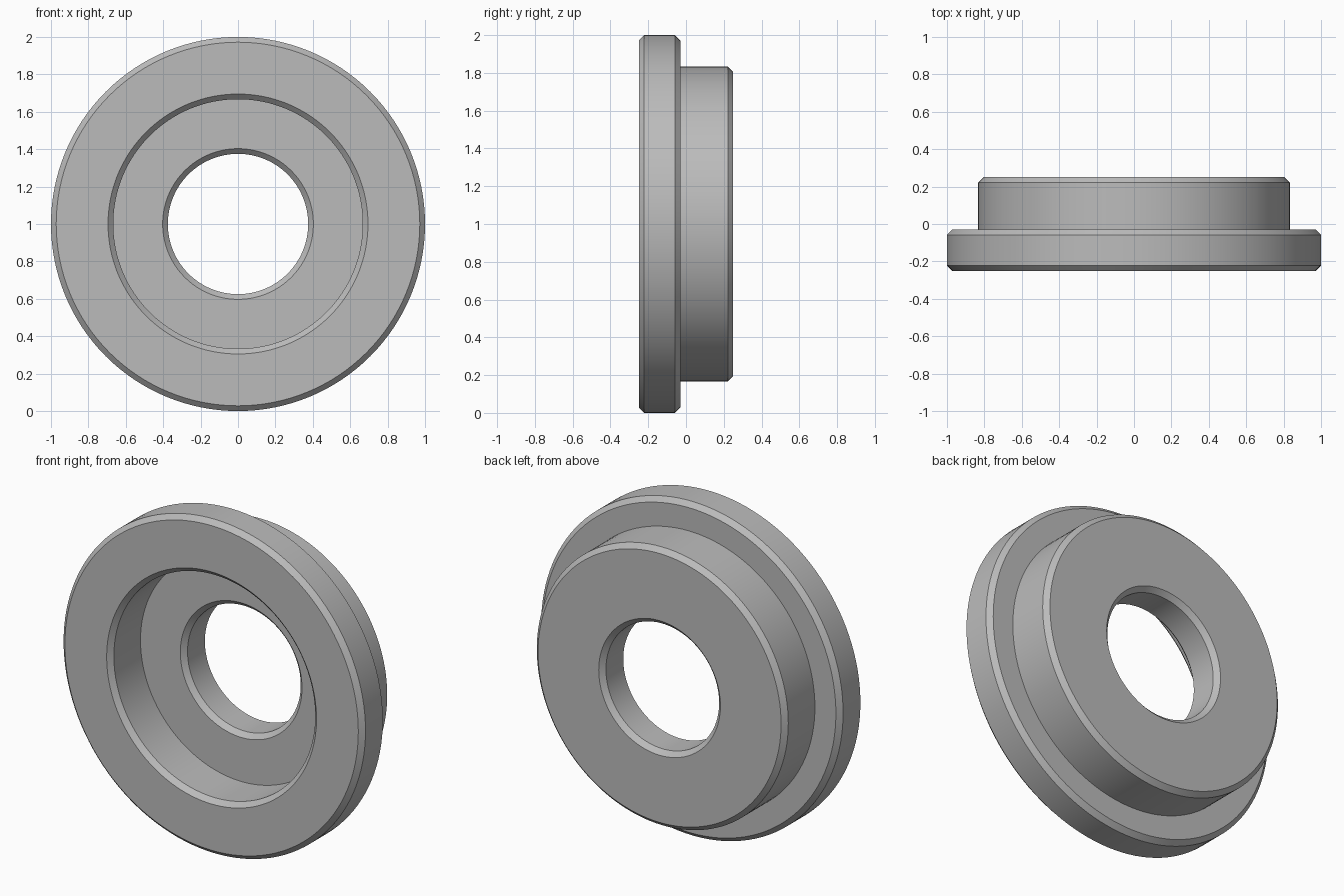
import bpy
import bmesh
import math
from mathutils import Matrix, Vector

cube = bpy.data.objects.get("Cube")
if cube:
    bpy.data.objects.remove(cube, do_unlink=True)

SEGMENTS = 128
FRONT, BACK = -0.25, 0.25
FLANGE_BACK, RECESS_FLOOR = -0.03, 0.03
FLANGE_R, HUB_R, RECESS_R, BORE_R = 1.0, 0.833, 0.667, 0.375
C = 0.028  # chamfer size

# Single metal colour
metal = bpy.data.materials.new("grey metal")
metal.use_nodes = True
colour = (0.5, 0.5, 0.5, 1)
metal.diffuse_color = colour
metal.node_tree.nodes["Principled BSDF"].inputs["Base Color"].default_value = colour

# Closed cross-section as (radius, y)
profile = [
    # flange rim
    (FLANGE_R - C, FRONT), (FLANGE_R, FRONT + C),
    (FLANGE_R, FLANGE_BACK - C), (FLANGE_R - C, FLANGE_BACK),
    # hub
    (HUB_R, FLANGE_BACK), (HUB_R, BACK - C), (HUB_R - C, BACK),
    # through bore
    (BORE_R + C, BACK), (BORE_R, BACK - C),
    (BORE_R, RECESS_FLOOR + C), (BORE_R + C, RECESS_FLOOR),
    # front recess
    (RECESS_R, RECESS_FLOOR), (RECESS_R, FRONT + C), (RECESS_R + C, FRONT),
]

# Revolve the section around the y axis
bm = bmesh.new()
rings = []
for i in range(SEGMENTS):
    turn = Matrix.Rotation(2 * math.pi * i / SEGMENTS, 3, 'Y')
    rings.append([bm.verts.new(turn @ Vector((r, y, 0)) + Vector((0, 0, FLANGE_R)))
                  for r, y in profile])
for i, ring in enumerate(rings):
    following = rings[(i + 1) % SEGMENTS]
    for j in range(len(profile)):
        k = (j + 1) % len(profile)
        bm.faces.new((ring[j], ring[k], following[k], following[j]))
bmesh.ops.recalc_face_normals(bm, faces=bm.faces)

mesh = bpy.data.meshes.new("flanged_bushing")
bm.to_mesh(mesh)
bm.free()
mesh.materials.append(metal)
bushing = bpy.data.objects.new("flanged_bushing", mesh)
bpy.context.collection.objects.link(bushing)

# Smooth round walls, crisp chamfers
bpy.ops.object.select_all(action='DESELECT')
bushing.select_set(True)
bpy.context.view_layer.objects.active = bushing
bpy.ops.object.shade_smooth_by_angle(angle=math.radians(30))
